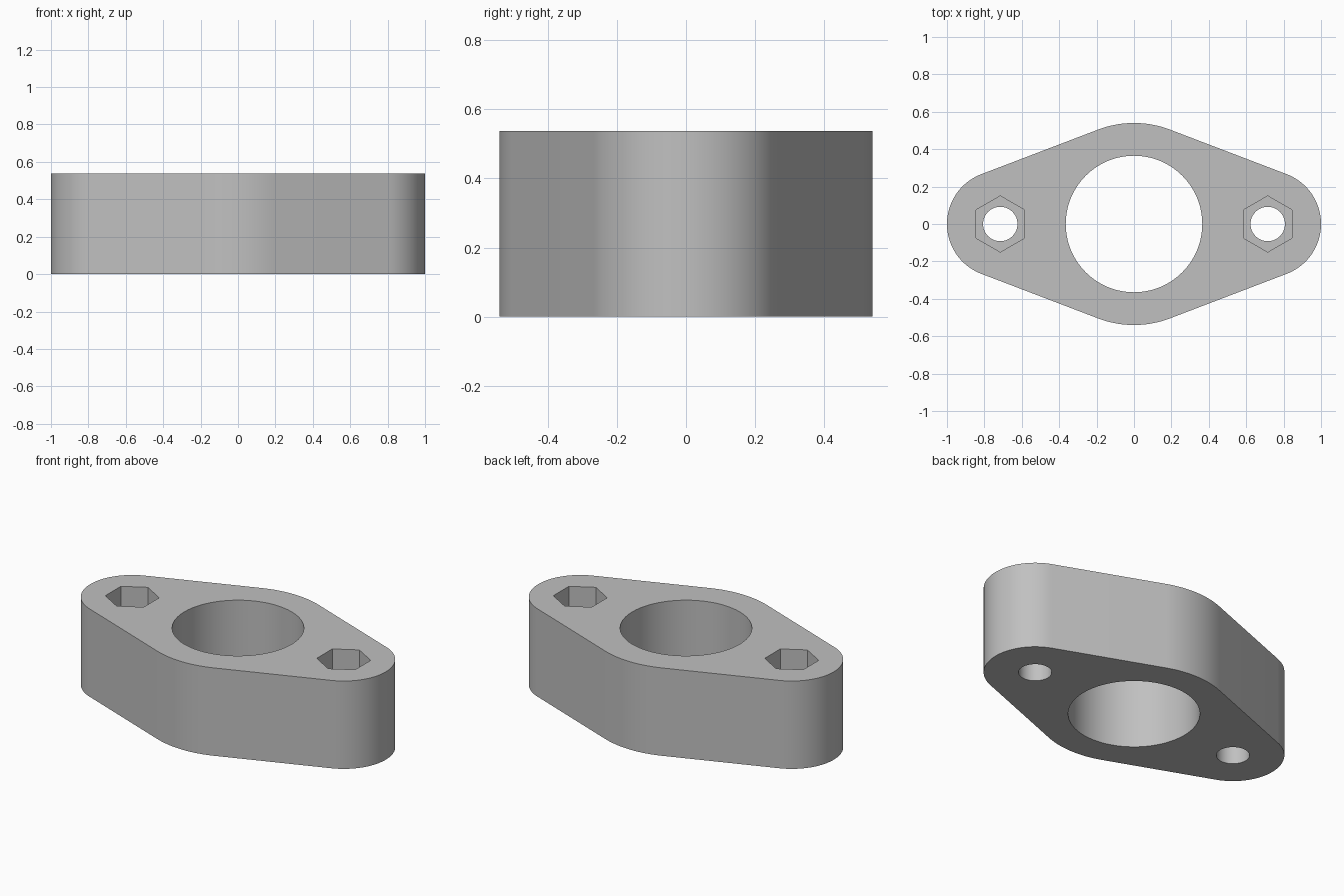
import bpy
import bmesh
from math import asin, cos, sin, pi, tau

HEIGHT = 0.537
HUB_R, END_R, END_X = 0.54, 0.285, 0.715
BORE_R, BOLT_R, HEX_R = 0.365, 0.092, 0.15
POCKET_DEPTH = 0.27

if "Cube" in bpy.data.objects:
    bpy.data.objects.remove(bpy.data.objects["Cube"])

grey = bpy.data.materials.new("plain grey")
grey.use_nodes = True
COLOUR = (0.53, 0.53, 0.53, 1)
grey.diffuse_color = COLOUR
grey.node_tree.nodes["Principled BSDF"].inputs["Base Color"].default_value = COLOUR


def arc(cx, radius, start, end, steps):
    """Points along an arc centred on the x axis."""
    angles = [start + (end - start) * i / steps for i in range(steps + 1)]
    return [(cx + radius * cos(a), radius * sin(a)) for a in angles]


def prism(name, points, bottom, top):
    """Extrude a flat outline between two heights."""
    bm = bmesh.new()
    face = bm.faces.new([bm.verts.new((x, y, bottom)) for x, y in points])
    grown = bmesh.ops.extrude_face_region(bm, geom=[face])["geom"]
    moved = [v for v in grown if isinstance(v, bmesh.types.BMVert)]
    bmesh.ops.translate(bm, verts=moved, vec=(0, 0, top - bottom))
    bmesh.ops.recalc_face_normals(bm, faces=bm.faces)
    mesh = bpy.data.meshes.new(name)
    bm.to_mesh(mesh)
    bm.free()
    mesh.materials.append(grey)
    obj = bpy.data.objects.new(name, mesh)
    bpy.context.collection.objects.link(obj)
    return obj


def ring(cx, radius, sides, turn=0):
    return arc(cx, radius, turn, turn + tau, sides)[:-1]


# Flange body: a wide hub joined to two smaller round ends by tangent lines
t = pi / 2 - asin((HUB_R - END_R) / END_X)
outline = (arc(END_X, END_R, -t, t, 48) + arc(0, HUB_R, t, pi - t, 24)
           + arc(-END_X, END_R, pi - t, pi + t, 48)
           + arc(0, HUB_R, pi + t, tau - t, 24))
flange = prism("flange_body", outline, 0, HEIGHT)

# Central bore, bolt holes and hexagonal nut pockets
cutters = [prism("bore_cutter", ring(0, BORE_R, 96), -0.1, HEIGHT + 0.1)]
for side in (-1, 1):
    x = side * END_X
    cutters.append(prism("bolt_hole_cutter", ring(x, BOLT_R, 48), -0.1, HEIGHT + 0.1))
    cutters.append(prism("nut_pocket_cutter", ring(x, HEX_R, 6, pi / 2),
                         HEIGHT - POCKET_DEPTH, HEIGHT + 0.1))

bpy.ops.object.select_all(action="DESELECT")
bpy.context.view_layer.objects.active = flange
flange.select_set(True)
for cutter in cutters:
    cutter.hide_render = True
    cut = flange.modifiers.new("cut", "BOOLEAN")
    cut.operation = "DIFFERENCE"
    cut.solver = "EXACT"
    cut.object = cutter
    bpy.ops.object.modifier_apply(modifier=cut.name)
    bpy.data.objects.remove(cutter)

bpy.ops.object.shade_smooth_by_angle(angle=pi / 6)
